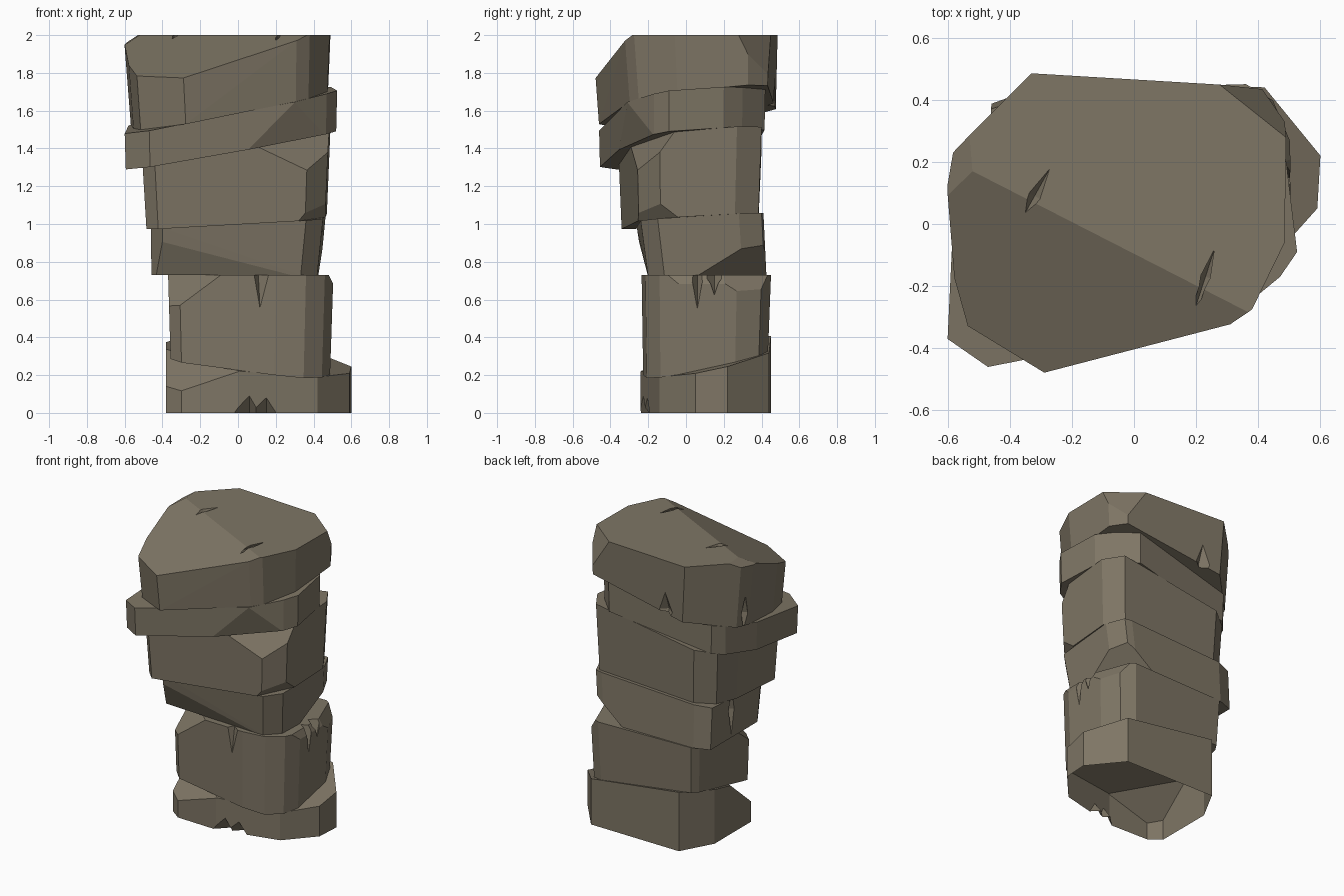
import bpy, bmesh, math
from mathutils import Vector

if "Cube" in bpy.data.objects:
    bpy.data.objects.remove(bpy.data.objects["Cube"])

rock = bpy.data.materials.new("brown_rock")
rock.diffuse_color = (0.21, 0.18, 0.13, 1)
rock.use_nodes = True
rock.node_tree.nodes["Principled BSDF"].inputs["Base Color"].default_value = rock.diffuse_color


def plane_z(p, x, y):
    return p[0] + p[1] * x + p[2] * y


def stone(name, outline, low, high, scale=1.0, shift=(0, 0), cuts=()):
    """Tapered slab between two tilted planes (z, slope x, slope y); each cut is 3 points."""
    bm = bmesh.new()
    n = len(outline)
    base = [(x * scale + shift[0], y * scale + shift[1]) for x, y in outline]
    b = [bm.verts.new((x, y, plane_z(low, x, y))) for x, y in base]
    t = [bm.verts.new((x, y, plane_z(high, x, y))) for x, y in outline]
    bm.faces.new(b[::-1])
    bm.faces.new(t)
    for i in range(n):
        j = (i + 1) % n
        bm.faces.new((b[i], b[j], t[j], t[i]))
    centre = sum((v.co for v in bm.verts), Vector()) / (2 * n)
    for pts in cuts:
        p, q, r = (Vector(c) for c in pts)
        no = (q - p).cross(r - p).normalized()
        if no.dot(centre - p) > 0:
            no = -no
        bmesh.ops.bisect_plane(bm, geom=bm.verts[:] + bm.edges[:] + bm.faces[:],
                               plane_co=p, plane_no=no, dist=1e-5, clear_outer=True)
        edges = [e for e in bm.edges if e.is_boundary]
        if edges:
            bmesh.ops.holes_fill(bm, edges=edges, sides=0)
    # split the slightly twisted side walls cleanly
    bmesh.ops.connect_verts_nonplanar(bm, angle_limit=math.radians(1), faces=bm.faces[:])
    bmesh.ops.recalc_face_normals(bm, faces=bm.faces[:])
    me = bpy.data.meshes.new(name)
    bm.to_mesh(me)
    bm.free()
    me.materials.append(rock)
    ob = bpy.data.objects.new(name, me)
    bpy.context.collection.objects.link(ob)
    return ob


def crack(ob, at, size, turn=0.0):
    """Chip a pointed, diamond-shaped notch out of a stone."""
    bm = bmesh.new()
    for a in range(3):
        for s in (-1, 1):
            co = Vector((0, 0, 0))
            co[a] = s * size[a]
            bm.verts.new(co)
    bmesh.ops.convex_hull(bm, input=bm.verts[:])
    bmesh.ops.recalc_face_normals(bm, faces=bm.faces[:])
    me = bpy.data.meshes.new("crack_cutter")
    bm.to_mesh(me)
    bm.free()
    me.materials.append(rock)
    cut = bpy.data.objects.new("crack_cutter", me)
    cut.location, cut.rotation_euler = at, (0, 0, turn)
    cut.hide_render = True
    bpy.context.collection.objects.link(cut)
    m = ob.modifiers.new("crack", 'BOOLEAN')
    m.operation, m.solver, m.object = 'DIFFERENCE', 'EXACT', cut
    bpy.context.view_layer.objects.active = ob
    bpy.context.view_layer.update()
    bpy.ops.object.modifier_apply(modifier=m.name)
    bpy.data.objects.remove(cut)


def open_bottom(ob):
    """Remove the faces lying on the ground, leaving the stone hollow below."""
    bm = bmesh.new()
    bm.from_mesh(ob.data)
    flat = [f for f in bm.faces if all(v.co.z < 1e-4 for v in f.verts)]
    bmesh.ops.delete(bm, geom=flat, context='FACES')
    bm.to_mesh(ob.data)
    bm.free()


# joint planes between the stones
GROUND, J1, J2 = (0, 0, 0), (0.275, -0.13, 0.22), (0.73, 0, 0)
J3, J4, J5 = (1.015, 0.05, 0.06), (1.415, 0.16, 0.085), (1.62, 0.18, 0.09)
TOP = (2.0, 0, 0)

# foot stone, open underneath
foot = stone("foot_stone",
             [(-0.30, -0.23), (0, -0.24), (0.42, -0.14), (0.59, 0.05), (0.60, 0.22), (0.42, 0.44),
              (-0.26, 0.45), (-0.38, 0.23), (-0.38, -0.17)],
             GROUND, J1,
             cuts=[((-0.38, -0.17, 0.14), (-0.28, -0.235, 0.12), (0, -0.22, 0.235))])
crack(foot, (0.06, -0.24, 0), (0.08, 0.08, 0.11))
crack(foot, (0.15, -0.22, 0), (0.08, 0.08, 0.10))
open_bottom(foot)

# lower block with a level top
lower = stone("lower_block",
              [(-0.31, -0.225), (0.20, -0.235), (0.36, -0.215), (0.46, -0.14), (0.505, -0.04),
               (0.505, 0.27), (0.45, 0.40), (0.36, 0.45), (-0.34, 0.43), (-0.37, 0.38),
               (-0.37, -0.17)],
              J1, J2, 0.965,
              cuts=[((-0.37, -0.12, 0.60), (-0.28, -0.235, 0.58), (-0.10, -0.22, 0.73)),
                    ((0.48, 0.20, 0.73), (0.50, 0.31, 0.62), (0.40, 0.41, 0.73)),
                    ((0.505, 0, 0.68), (0.505, 0.2, 0.68), (0.48, 0, 0.73))])
crack(lower, (0.12, -0.25, 0.73), (0.05, 0.06, 0.26), 0.2)
crack(lower, (0.50, 0.06, 0.73), (0.06, 0.035, 0.18))
crack(lower, (0.49, 0.15, 0.73), (0.06, 0.045, 0.13))

# middle wedge
middle = stone("middle_wedge",
               [(-0.40, -0.26), (0.36, -0.24), (0.45, -0.15), (0.465, 0.28), (0.41, 0.40),
                (0.36, 0.41), (-0.35, 0.41), (-0.46, 0.37), (-0.46, -0.16)],
               J2, J3, 0.965, (-0.015, 0.03),
               cuts=[((-0.42, -0.20, 0.80), (-0.32, -0.25, 0.90), (0.22, -0.20, 0.73)),
                     ((0.43, 0.06, 0.73), (0.45, 0.29, 0.87), (0.36, 0.41, 0.86))])
crack(middle, (-0.46, 0.16, 0.92), (0.04, 0.03, 0.17))

# upper block
upper = stone("upper_block",
              [(-0.44, -0.355), (0.37, -0.26), (0.48, -0.14), (0.49, 0.27), (0.41, 0.40),
               (-0.34, 0.40), (-0.46, 0.31), (-0.505, 0.15), (-0.505, -0.29)],
              J3, J4, 0.96,
              cuts=[((0.12, -0.29, 1.40), (0.37, -0.25, 1.29), (0.49, -0.07, 1.47)),
                    ((0.34, -0.24, 1.03), (0.38, -0.24, 1.08), (0.47, -0.05, 1.05))])

# thin overhanging slab
ledge = stone("overhanging_slab",
              [(-0.60, -0.37), (-0.47, -0.46), (0.30, -0.31), (0.47, -0.17), (0.525, -0.09),
               (0.49, 0.20), (0.42, 0.30), (0.30, 0.42), (-0.44, 0.35), (-0.50, 0.28),
               (-0.58, 0.05)],
              J4, J5, 0.99,
              cuts=[((0.03, -0.362, 1.38), (0.25, -0.318, 1.59), (0.46, -0.172, 1.47))])

# cap stone with a slope falling to the front
cap = stone("cap_stone",
            [(-0.605, 0.12), (-0.59, -0.18), (-0.55, -0.34), (-0.30, -0.495), (0.31, -0.325),
             (0.38, -0.275), (0.485, -0.06), (0.49, 0.33), (0.42, 0.44),
             (-0.33, 0.485), (-0.585, 0.23)],
            J5, TOP, 0.955, (0.01, 0.012),
            cuts=[((-0.51, 0.165, 2.0), (0.37, -0.285, 2.0), (-0.30, -0.48, 1.77)),
                  ((-0.52, 0.17, 2.0), (-0.60, 0.12, 1.95), (-0.53, 0.29, 2.0)),
                  ((0.28, 0.445, 2.0), (0.475, 0.29, 2.0), (0.46, 0.375, 1.84))])
crack(cap, (-0.32, 0.09, 2.0), (0.10, 0.02, 0.05), math.radians(61))
crack(cap, (0.23, -0.17, 1.985), (0.13, 0.022, 0.05), math.radians(72))
crack(cap, (-0.57, 0.17, 1.62), (0.05, 0.03, 0.14))
crack(cap, (-0.17, 0.475, 1.65), (0.06, 0.05, 0.14))
